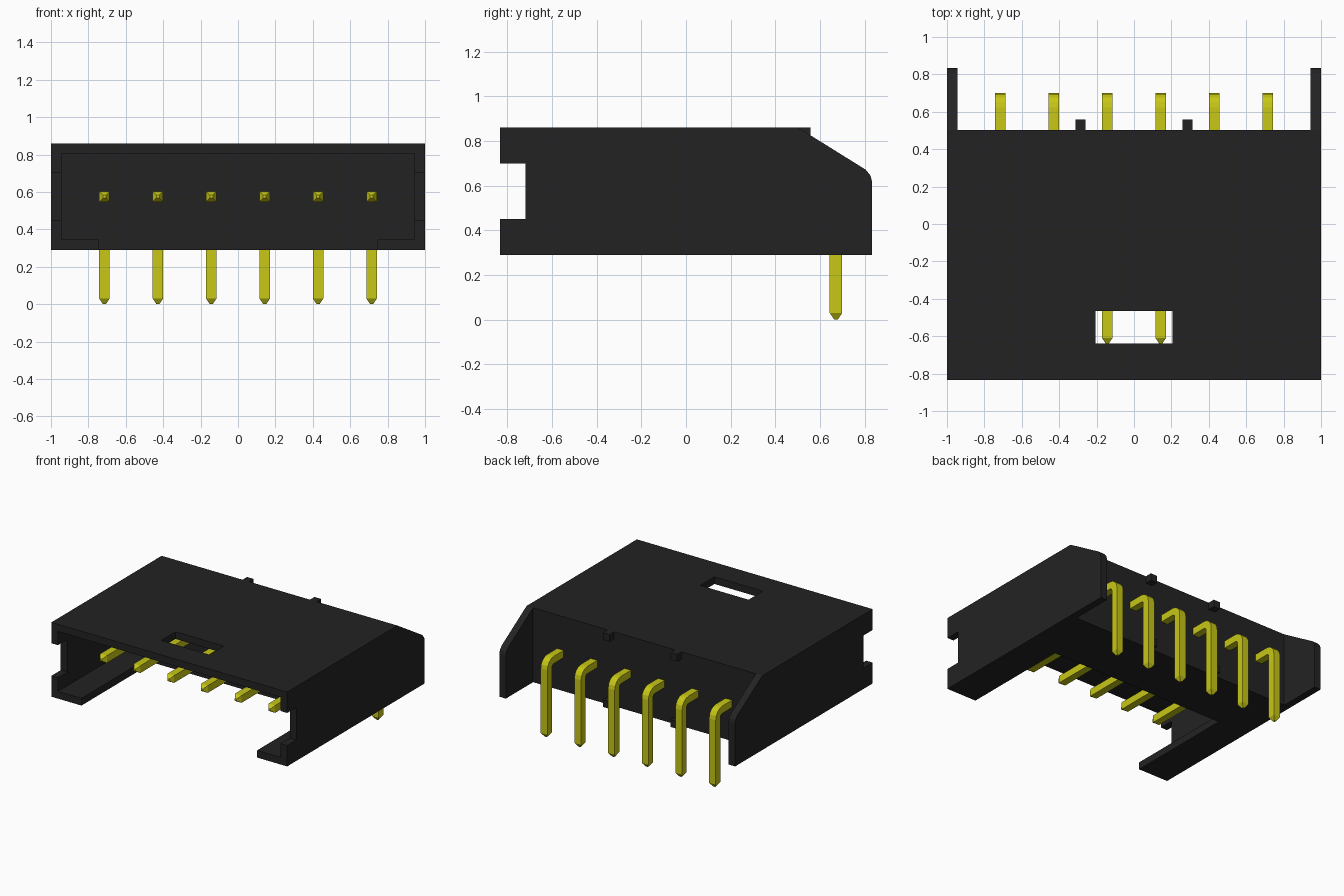
import bpy, bmesh, math
from mathutils import Vector

cube = bpy.data.objects.get("Cube")
if cube:
    bpy.data.objects.remove(cube, do_unlink=True)


def material(name, rgb):
    mat = bpy.data.materials.new(name)
    mat.use_nodes = True
    mat.diffuse_color = (*rgb, 1)
    mat.node_tree.nodes["Principled BSDF"].inputs["Base Color"].default_value = (*rgb, 1)
    return mat


BLACK = material("black plastic", (0.0165, 0.0165, 0.0165))
GOLD = material("yellow metal", (0.57, 0.57, 0.008))


def finish(name, bm, mat):
    bmesh.ops.recalc_face_normals(bm, faces=bm.faces)
    mesh = bpy.data.meshes.new(name)
    bm.to_mesh(mesh)
    bm.free()
    mesh.materials.append(mat)
    obj = bpy.data.objects.new(name, mesh)
    bpy.context.scene.collection.objects.link(obj)
    return obj


def prism(name, profile, direction, mat=BLACK):
    """Extrude a closed planar outline of 3D points."""
    bm = bmesh.new()
    face = bm.faces.new([bm.verts.new(p) for p in profile])
    ext = bmesh.ops.extrude_face_region(bm, geom=[face])["geom"]
    moved = [v for v in ext if isinstance(v, bmesh.types.BMVert)]
    bmesh.ops.translate(bm, verts=moved, vec=direction)
    return finish(name, bm, mat)


def box(name, x0, x1, y0, y1, z0, z1):
    outline = [(x0, y0, z0), (x1, y0, z0), (x1, y1, z0), (x0, y1, z0)]
    return prism(name, outline, (0, 0, z1 - z0))


def cut(target, cutter):
    cutter.hide_render = True
    mod = target.modifiers.new("cut", "BOOLEAN")
    mod.operation = "DIFFERENCE"
    mod.solver = "EXACT"
    mod.object = cutter
    bpy.context.view_layer.objects.active = target
    bpy.ops.object.modifier_apply(modifier=mod.name)
    bpy.data.objects.remove(cutter, do_unlink=True)


FRONT, BACK, REAR = -0.833, 0.503, 0.833
BOTTOM, TOP = 0.29, 0.86
INNER = 0.945

# Housing: side silhouette with sloped rear wings
side = [(FRONT, BOTTOM), (REAR, BOTTOM), (REAR, 0.62), (0.827, 0.645),
        (0.805, 0.672), (BACK, TOP), (FRONT, TOP)]
housing = prism("housing", [(-1, y, z) for y, z in side], (2, 0, 0))

# Clear the space between the rear wings
cut(housing, box("wing_gap", -INNER, INNER, BACK, 1, 0, 1))

# Front cavity, open through the middle of the floor
mouth = [(0.745, 0.1), (0.745, 0.345), (INNER, 0.345), (INNER, 0.805)]
mouth += [(-x, z) for x, z in reversed(mouth)]
cut(housing, prism("cavity", [(x, -1, z) for x, z in mouth], (0, 1.03, 0)))

# Side wall notches and roof window
cut(housing, box("side_notch", -1.2, 1.2, -1, -0.72, 0.45, 0.70))
cut(housing, box("roof_window", -0.205, 0.205, -0.638, -0.465, 0.7, 1))

# Small nubs on the back wall
for x in (-0.286, 0.286):
    for label, z in (("upper", TOP - 0.055), ("lower", BOTTOM)):
        box(label + "_nub", x - 0.028, x + 0.028, BACK - 0.01, 0.558, z, z + 0.055)


def pin(name, x):
    """Square wire swept along a right-angle path with tapered tips."""
    half, tip = 0.028, 0.008
    y_leg, z_arm, r = 0.672, 0.575, 0.05
    # Each station: y, z, turn angle, half width
    path = [(-0.64, z_arm, 0, tip), (-0.61, z_arm, 0, half)]
    for i in range(5):
        a = math.radians(90) * i / 4
        path.append((y_leg - r + r * math.sin(a), z_arm - r + r * math.cos(a), a, half))
    path += [(y_leg, 0.03, math.pi / 2, half), (y_leg, 0, math.pi / 2, tip)]
    bm = bmesh.new()
    rings = []
    for y, z, a, w in path:
        normal = Vector((0, math.sin(a), math.cos(a))) * w
        rings.append([bm.verts.new(Vector((x + sx * w, y, z)) + normal * sn)
                      for sx, sn in ((-1, -1), (1, -1), (1, 1), (-1, 1))])
    for a, b in zip(rings, rings[1:]):
        for i in range(4):
            j = (i + 1) % 4
            bm.faces.new((a[i], a[j], b[j], b[i]))
    bm.faces.new(rings[0])
    bm.faces.new(rings[-1])
    return finish(name, bm, GOLD)


# Row of six contact pins
for i in range(6):
    pin("contact_pin", (i - 2.5) * 0.2857)
